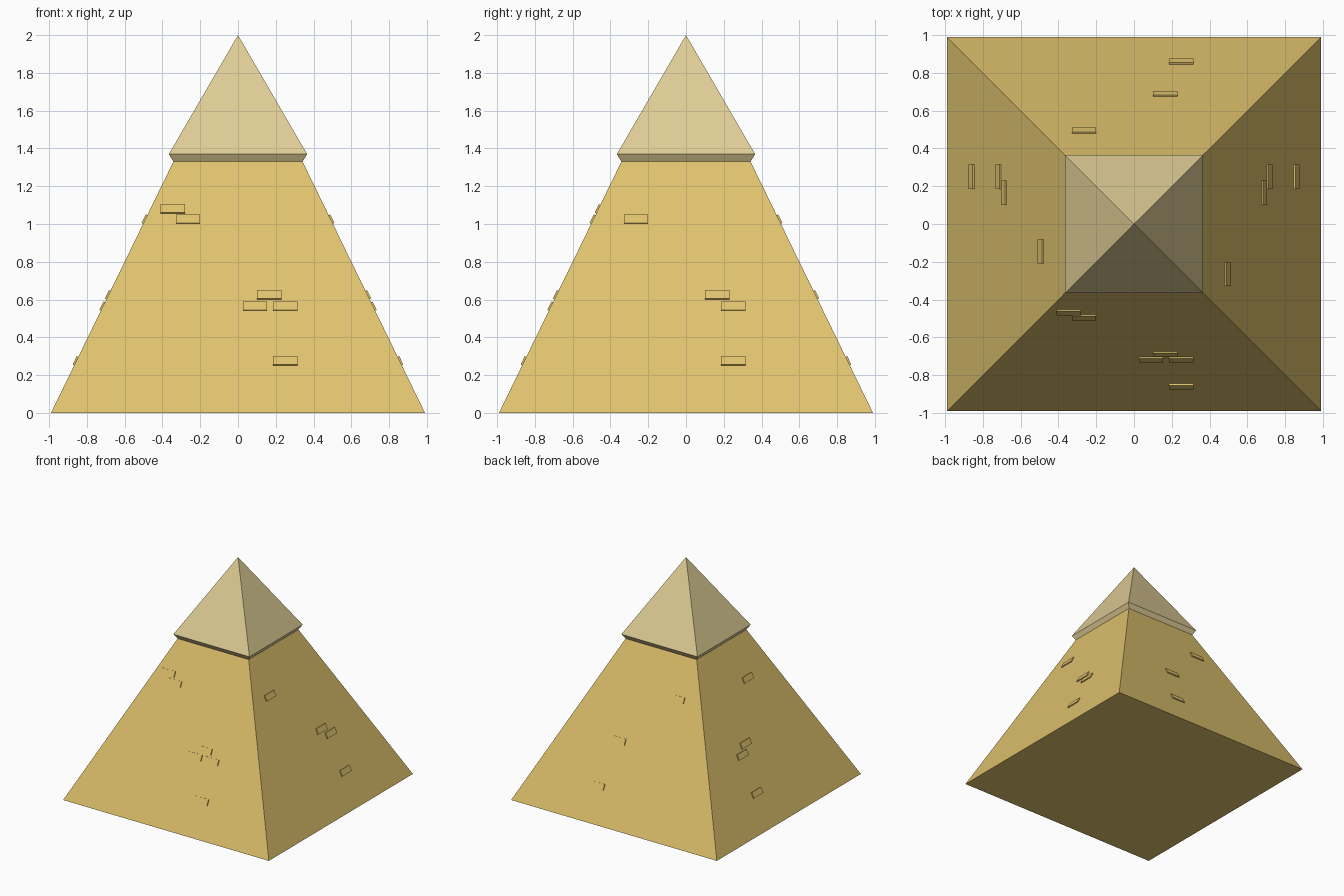
import bpy, bmesh, math
from mathutils import Vector, Matrix

if "Cube" in bpy.data.objects:
    bpy.data.objects.remove(bpy.data.objects["Cube"])


def material(name, rgb):
    m = bpy.data.materials.new(name)
    m.diffuse_color = (*rgb, 1)
    m.use_nodes = True
    m.node_tree.nodes["Principled BSDF"].inputs["Base Color"].default_value = m.diffuse_color
    return m


SAND = material("sandstone", (0.74, 0.54, 0.155))
PALE = material("pale capstone", (0.74, 0.61, 0.30))

BASE, NECK, NECK_Z = 0.99, 0.342, 1.33      # half widths and height of the body
SLOPE = (BASE - NECK) / NECK_Z


def finish(bm, name, mat):
    bmesh.ops.recalc_face_normals(bm, faces=bm.faces)
    mesh = bpy.data.meshes.new(name)
    bm.to_mesh(mesh)
    bm.free()
    mesh.materials.append(mat)
    ob = bpy.data.objects.new(name, mesh)
    bpy.context.collection.objects.link(ob)
    return ob


def square_loft(name, levels, mat):
    """Stack of square rings (half width, z); zero width makes a point."""
    bm = bmesh.new()
    rings = []
    for h, z in levels:
        if h == 0:
            rings.append([bm.verts.new((0, 0, z))])
        else:
            rings.append([bm.verts.new((sx * h, sy * h, z))
                          for sx, sy in ((-1, -1), (1, -1), (1, 1), (-1, 1))])
    bm.faces.new(rings[0])
    for a, b in zip(rings, rings[1:]):
        for i in range(4):
            j = (i + 1) % 4
            bm.faces.new((a[i], a[j], b[0]) if len(b) == 1 else (a[i], a[j], b[j], b[i]))
    if len(rings[-1]) == 4:
        bm.faces.new(rings[-1])
    return finish(bm, name, mat)


def brick(name, turn, u, z):
    """Thin block lying on a sloped side; turn is the side's angle from the front."""
    z += 0.024
    lean = Matrix.Rotation(-math.atan(SLOPE), 4, 'X')
    place = Matrix.Translation((u, -(BASE - SLOPE * z), z))
    bm = bmesh.new()
    bmesh.ops.create_cube(bm, size=1)
    bmesh.ops.scale(bm, vec=Vector((0.128, 0.018, 0.05)), verts=bm.verts)
    bmesh.ops.transform(bm, matrix=Matrix.Rotation(turn, 4, 'Z') @ place @ lean, verts=bm.verts)
    finish(bm, name, SAND)


# main body and overhanging capstone
square_loft("pyramid_body", [(BASE, 0), (NECK, NECK_Z)], SAND)
square_loft("capstone", [(NECK, NECK_Z), (0.366, 1.37), (0, 2.0)], PALE)

# raised bricks: (position along the side, bottom height), u runs to the viewer's right
sides = {
    "front": (0, [(0.25, 0.25), (0.09, 0.54), (0.25, 0.54), (0.165, 0.60),
                  (-0.265, 1.0), (-0.345, 1.055)]),
    "right": (90, [(0.25, 0.25), (0.25, 0.54), (0.165, 0.60), (-0.265, 1.0)]),
    "back": (180, [(-0.25, 0.25), (-0.165, 0.60), (0.265, 1.0)]),
    "left": (270, [(-0.25, 0.25), (-0.25, 0.54), (-0.165, 0.60), (0.145, 1.0)]),
}
for side, (angle, spots) in sides.items():
    for n, (u, z) in enumerate(spots, 1):
        brick(f"{side}_brick_{n}", math.radians(angle), u, z)
